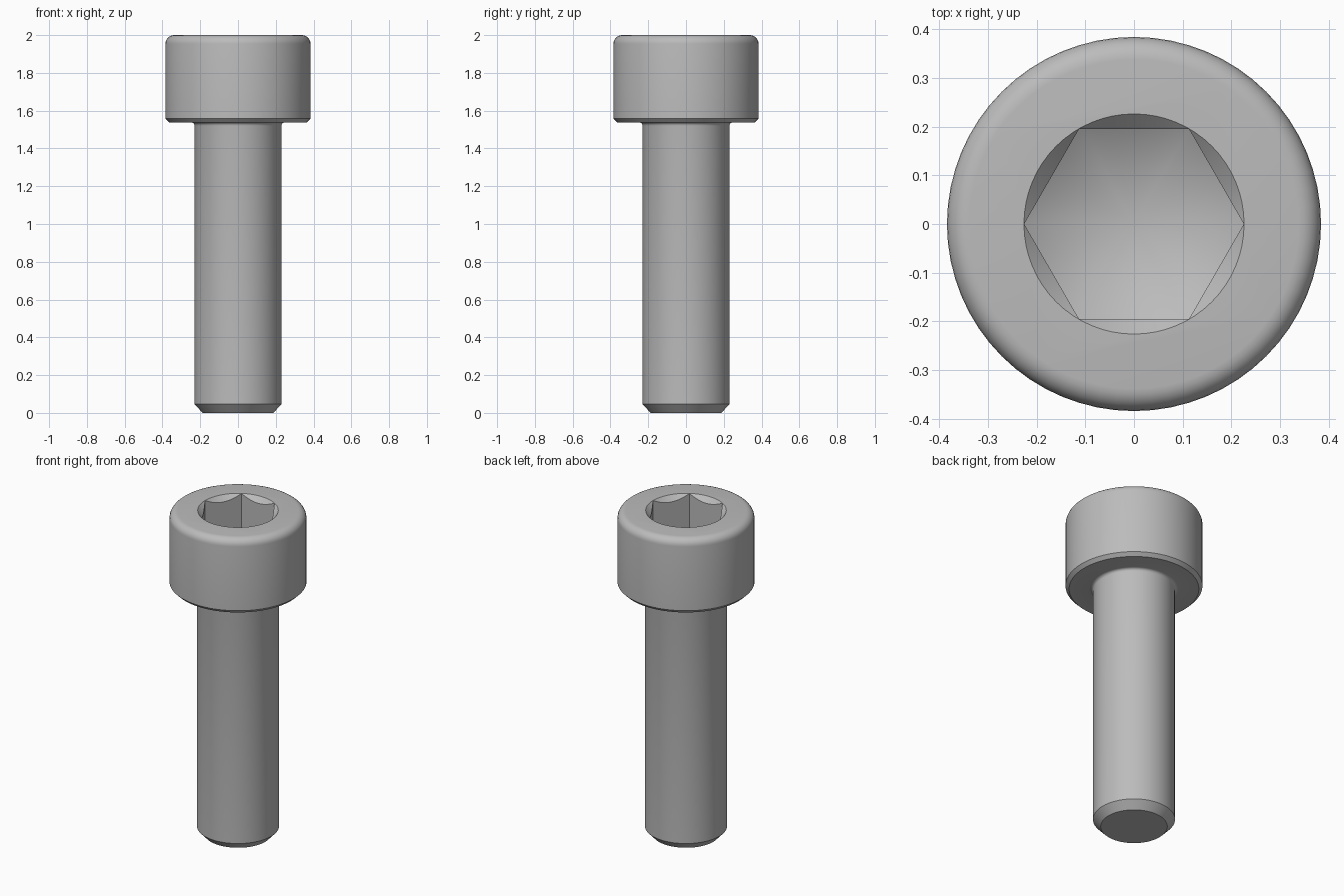
import bpy
import bmesh
from math import cos, sin, pi, tan, radians

default = bpy.data.objects.get("Cube")
if default:
    bpy.data.objects.remove(default, do_unlink=True)

SEGMENTS = 64
steel = bpy.data.materials.new("grey_steel")
steel.use_nodes = True
GREY = (0.5, 0.5, 0.5, 1)
steel.diffuse_color = GREY
steel.node_tree.nodes["Principled BSDF"].inputs["Base Color"].default_value = GREY


def lathe(name, profile, sides=SEGMENTS):
    """Closed solid of revolution; profile runs from bottom to top as (radius, z)."""
    bm = bmesh.new()
    rings = []
    for r, z in profile:
        if r == 0:
            rings.append([bm.verts.new((0, 0, z))] * sides)
        else:
            rings.append([bm.verts.new((r * cos(2 * pi * i / sides), r * sin(2 * pi * i / sides), z))
                          for i in range(sides)])
    for low, high in zip(rings, rings[1:]):
        for i in range(sides):
            j = (i + 1) % sides
            corners = list(dict.fromkeys((low[i], low[j], high[j], high[i])))
            bm.faces.new(corners)
    if profile[0][0]:
        bm.faces.new(rings[0][::-1])
    if profile[-1][0]:
        bm.faces.new(rings[-1])
    bmesh.ops.recalc_face_normals(bm, faces=bm.faces)
    mesh = bpy.data.meshes.new(name)
    bm.to_mesh(mesh)
    bm.free()
    mesh.materials.append(steel)
    obj = bpy.data.objects.new(name, mesh)
    bpy.context.collection.objects.link(obj)
    return obj


def arc(r, z, radius, start, end, steps=6):
    """Fillet points around centre (r, z), angles in degrees."""
    angles = [radians(start + (end - start) * i / steps) for i in range(steps + 1)]
    return [(r + radius * cos(a), z + radius * sin(a)) for a in angles]


def boolean(obj, operation, tool):
    mod = obj.modifiers.new(operation.lower(), 'BOOLEAN')
    mod.operation = operation
    mod.solver = 'EXACT'
    mod.object = tool
    bpy.context.view_layer.objects.active = obj
    bpy.ops.object.modifier_apply(modifier=mod.name)
    bpy.data.objects.remove(tool, do_unlink=True)


# Bolt body: chamfered tip, shank, fillet under the head, rounded head
HEAD, SHANK, SEAT = 0.384, 0.23, 1.538
profile = [(0.187, 0), (SHANK, 0.046)]
profile += arc(SHANK + 0.018, SEAT - 0.018, 0.018, 180, 90, 4)
profile += [(HEAD - 0.02, SEAT), (HEAD, SEAT + 0.02)]
profile += arc(HEAD - 0.046, 2 - 0.046, 0.046, 0, 90)
bolt = lathe("socket_head_bolt", profile)

# Hex socket with a drilled conical floor
HEX = 0.2255
drill_depth = 0.3 * tan(radians(30))
floor = 1.77 - 0.2 * tan(radians(30))
socket = lathe("socket_cutter", [(HEX, 1.5), (HEX, 2.1)], 6)
drill = lathe("drill_cutter", [(0, floor), (0.3, floor + drill_depth), (0.3, 2.05)])
boolean(socket, 'INTERSECT', drill)
boolean(bolt, 'DIFFERENCE', socket)

# Conical lead-in around the socket mouth
lead_in = lathe("lead_in_cutter", [(0, 1.774), (0.226, 2), (0.246, 2.02)])
boolean(bolt, 'DIFFERENCE', lead_in)

# Smooth shading with crisp edges
bpy.ops.object.select_all(action='DESELECT')
bolt.select_set(True)
bpy.context.view_layer.objects.active = bolt
bpy.ops.object.shade_smooth_by_angle(angle=radians(24))
